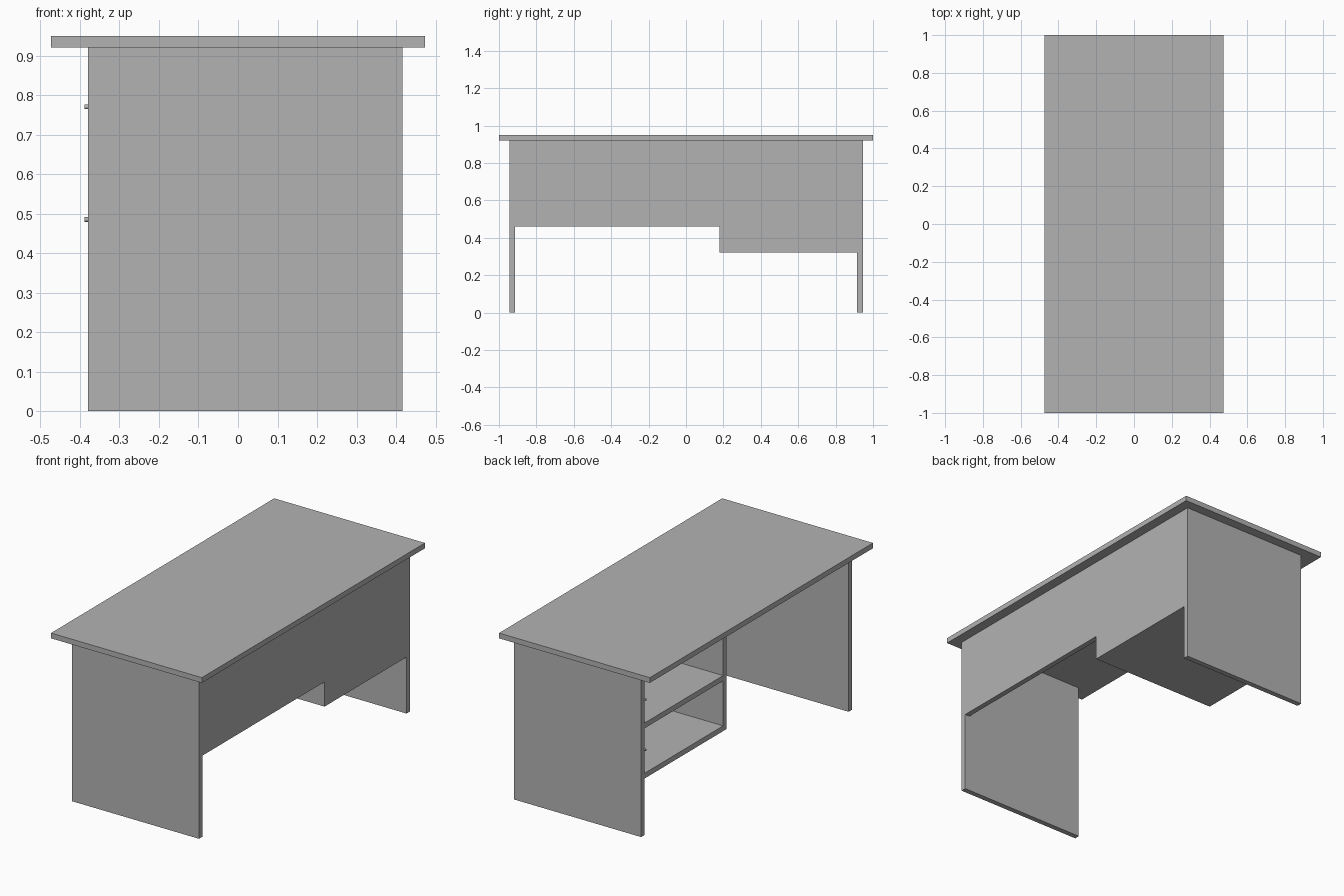
import bpy
import bmesh
from mathutils import Matrix, Vector

cube = bpy.data.objects.get("Cube")
if cube:
    bpy.data.objects.remove(cube, do_unlink=True)

grey = bpy.data.materials.new("plain_grey")
grey.use_nodes = True
colour = (0.45, 0.45, 0.45, 1)
grey.diffuse_color = colour
grey.node_tree.nodes["Principled BSDF"].inputs["Base Color"].default_value = colour

T = 0.03                       # board thickness
LEFT, RIGHT = -0.38, 0.417     # depth range of the carcass
END = 0.945                    # outer face of the end panels
INNER = END - T
TOP = 0.95
UNDER = TOP - T
DIVIDER = 0.18
BASE, APRON = 0.32, 0.46       # lower edges of the cabinet and the back panel


def finish(name, bm):
    bmesh.ops.recalc_face_normals(bm, faces=bm.faces)
    mesh = bpy.data.meshes.new(name)
    bm.to_mesh(mesh)
    bm.free()
    mesh.materials.append(grey)
    obj = bpy.data.objects.new(name, mesh)
    bpy.context.collection.objects.link(obj)
    return obj


def board(name, low, high):
    low, high = Vector(low), Vector(high)
    bm = bmesh.new()
    bmesh.ops.create_cube(bm, size=1)
    bmesh.ops.scale(bm, vec=high - low, verts=bm.verts)
    bmesh.ops.translate(bm, vec=(low + high) / 2, verts=bm.verts)
    return finish(name, bm)


# Desktop and the two end panels
board("desktop", (-0.473, -1, UNDER), (0.473, 1, TOP))
board("front_end_panel", (LEFT, -END, 0), (RIGHT, -INNER, UNDER))
board("back_end_panel", (LEFT, INNER, 0), (RIGHT, END, UNDER))

# Stepped panel closing the long side, extruded from its outline
outline = [(-INNER, UNDER), (-INNER, APRON), (DIVIDER, APRON),
           (DIVIDER, BASE), (INNER, BASE), (INNER, UNDER)]
bm = bmesh.new()
face = bm.faces.new([bm.verts.new((RIGHT, y, z)) for y, z in outline])
side = bmesh.ops.extrude_face_region(bm, geom=[face])["geom"]
bmesh.ops.translate(bm, vec=(-T, 0, 0),
                    verts=[v for v in side if isinstance(v, bmesh.types.BMVert)])
finish("long_side_panel", bm)

# Open cabinet: divider, bottom and middle shelf
board("cabinet_divider", (LEFT, DIVIDER, BASE), (RIGHT - T, DIVIDER + T, UNDER))
for name, z in (("cabinet_bottom", BASE), ("cabinet_shelf", 0.605)):
    board(name, (LEFT, DIVIDER + T, z), (RIGHT - T, INNER, z + T))

# Small round knobs on the open side, one for each bay
for name, z in (("lower_knob", 0.485), ("upper_knob", 0.77)):
    bm = bmesh.new()
    bmesh.ops.create_cone(bm, cap_ends=True, segments=16, radius1=0.006,
                          radius2=0.006, depth=0.01,
                          matrix=Matrix.Translation((LEFT - 0.004, INNER, z))
                          @ Matrix.Rotation(1.5708, 4, 'Y'))
    finish(name, bm)
